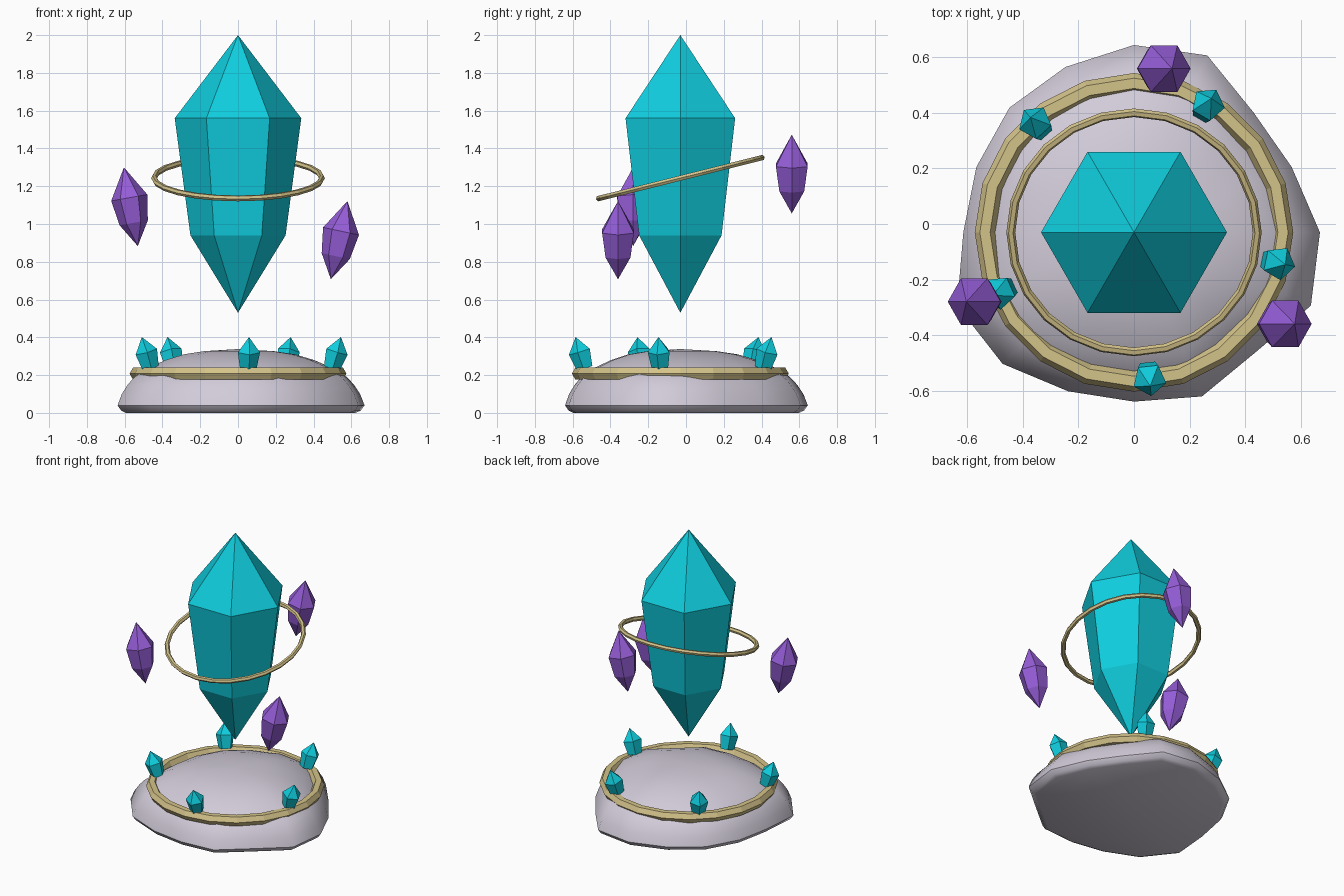
import bpy, bmesh, math
from mathutils import Matrix, Vector

if "Cube" in bpy.data.objects:
    bpy.data.objects.remove(bpy.data.objects["Cube"])


def material(name, color):
    m = bpy.data.materials.new(name)
    m.diffuse_color = (*color, 1)
    m.use_nodes = True
    m.node_tree.nodes["Principled BSDF"].inputs["Base Color"].default_value = m.diffuse_color
    return m


TEAL = material("teal crystal", (0.005, 0.62, 0.74))
PURPLE = material("purple crystal", (0.30, 0.11, 0.68))
GOLD = material("pale gold", (0.65, 0.54, 0.25))
STONE = material("grey stone", (0.64, 0.60, 0.69))
CY = -0.03  # y of the common axis


def add_object(name, bm, mat, matrix=Matrix()):
    bmesh.ops.recalc_face_normals(bm, faces=bm.faces)
    mesh = bpy.data.meshes.new(name)
    bm.to_mesh(mesh)
    bm.free()
    mesh.materials.append(mat)
    obj = bpy.data.objects.new(name, mesh)
    obj.matrix_world = matrix
    bpy.context.collection.objects.link(obj)
    return obj


def lathe(profile, sides, radius_at=lambda i: 1.0):
    """Stack of rings from (radius, z) pairs; radius 0 makes a tip, open ends are capped."""
    bm = bmesh.new()
    rings = []
    for r, z in profile:
        if r == 0:
            rings.append([bm.verts.new((0, 0, z))] * sides)
        else:
            ring = []
            for i in range(sides):
                a = math.tau * i / sides
                k = r * radius_at(i)
                ring.append(bm.verts.new((k * math.cos(a), k * math.sin(a), z)))
            rings.append(ring)
    for lo, hi in zip(rings, rings[1:]):
        for i in range(sides):
            j = (i + 1) % sides
            corners = list(dict.fromkeys((lo[i], lo[j], hi[j], hi[i])))
            bm.faces.new(corners)
    for end, (r, z) in ((rings[0], profile[0]), (rings[-1], profile[-1])):
        if r > 0:
            bm.faces.new(end)
    return bm


def torus(major, minor, segments, sides):
    bm = bmesh.new()
    grid = []
    for i in range(segments):
        a = math.tau * i / segments
        ring = []
        for j in range(sides):
            b = math.tau * j / sides
            r = major + minor * math.cos(b)
            ring.append(bm.verts.new((r * math.cos(a), r * math.sin(a), minor * math.sin(b))))
        grid.append(ring)
    for i in range(segments):
        n = grid[(i + 1) % segments]
        for j in range(sides):
            k = (j + 1) % sides
            bm.faces.new((grid[i][j], n[j], n[k], grid[i][k]))
    return bm


# Irregular rounded stone base
outline = [0.67, 0.615, 0.61, 0.69, 0.675, 0.645, 0.635, 0.615,
           0.615, 0.69, 0.67, 0.62, 0.61, 0.64, 0.615, 0.69]
stone_profile = [(0.93, 0), (0.97, 0.012), (1, 0.04), (0.965, 0.10), (0.915, 0.15), (0.86, 0.19),
                 (0.74, 0.24), (0.60, 0.28), (0.45, 0.31), (0.28, 0.327), (0, 0.338)]
base = add_object("stone_base", lathe(stone_profile, 16, lambda i: outline[i]), STONE,
                  Matrix.Translation((0, CY, 0)))
bpy.context.view_layer.objects.active = base
base.select_set(True)
bpy.ops.object.shade_smooth_by_angle(angle=math.radians(50))
base.select_set(False)

# Gold rings: one around the stone, one tilted around the crystal
add_object("base_ring", torus(0.537, 0.037, 20, 6), GOLD, Matrix.Translation((0, CY, 0.208)))
add_object("floating_ring", torus(0.444, 0.016, 24, 6), GOLD,
           Matrix.Translation((0, CY, 1.243)) @ Matrix.Rotation(math.radians(14), 4, 'X'))

# Large central crystal
add_object("main_crystal", lathe([(0, 0.53), (0.252, 0.94), (0.335, 1.56), (0, 2.0)], 6), TEAL,
           Matrix.Translation((0, CY, 0)))

# Small crystals leaning outward on the base ring
for n in range(5):
    turn = Matrix.Rotation(math.radians(60 + 72 * n), 4, 'Z')
    place = (Matrix.Translation((0, CY, 0)) @ turn @ Matrix.Translation((0.507, 0, 0.237))
             @ Matrix.Rotation(math.radians(17), 4, 'Y'))
    add_object(f"base_crystal_{n + 1}",
               lathe([(0.046, 0), (0.062, 0.092), (0, 0.172)], 5), TEAL, place)

# Purple shards hovering around the main crystal
shard_profile = [(0, -0.21), (0.076, -0.085), (0.097, 0.05), (0, 0.213)]
for n, (pos, lean) in enumerate([((-0.567, -0.28, 1.09), -10),
                                 ((0.535, -0.36, 0.913), 12),
                                 ((0.10, 0.56, 1.263), 10)]):
    add_object(f"floating_shard_{n + 1}", lathe(shard_profile, 6), PURPLE,
               Matrix.Translation(pos) @ Matrix.Rotation(math.radians(lean), 4, 'Y'))
